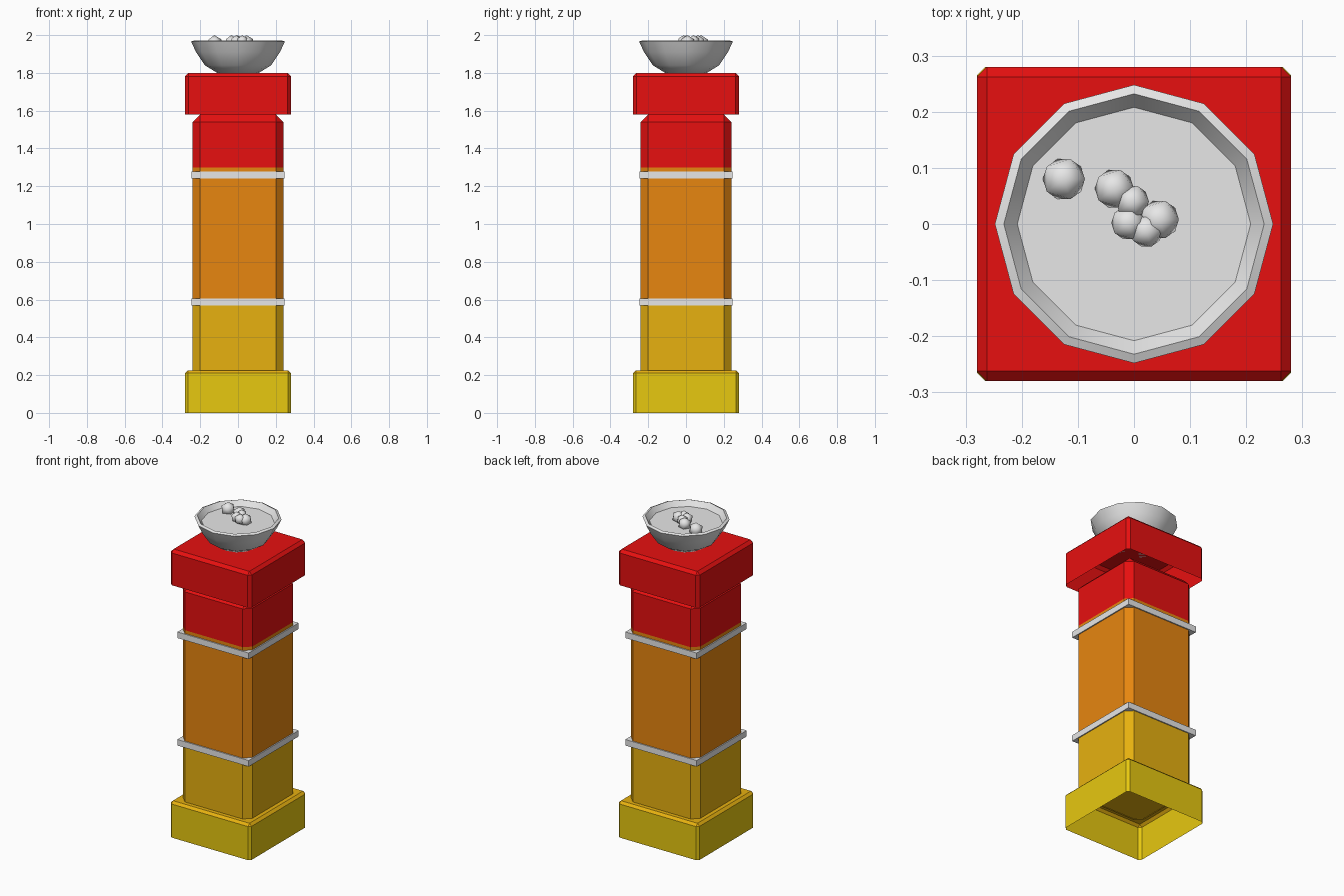
import bpy, bmesh, math
from mathutils import Vector

if "Cube" in bpy.data.objects:
    bpy.data.objects.remove(bpy.data.objects["Cube"])


def material(name, color):
    m = bpy.data.materials.new(name)
    m.diffuse_color = (*color, 1)
    m.use_nodes = True
    m.node_tree.nodes["Principled BSDF"].inputs["Base Color"].default_value = (*color, 1)
    return m


yellow = material("yellow", (0.8, 0.58, 0.005))
gold = material("gold", (0.8, 0.44, 0.005))
orange = material("orange", (0.8, 0.24, 0.005))
red = material("red", (0.8, 0.005, 0.005))
grey = material("light_grey", (0.8, 0.8, 0.8))


def finish(name, bm, mats, smooth=None):
    bmesh.ops.recalc_face_normals(bm, faces=bm.faces)
    mesh = bpy.data.meshes.new(name)
    bm.to_mesh(mesh)
    bm.free()
    for m in mats:
        mesh.materials.append(m)
    ob = bpy.data.objects.new(name, mesh)
    bpy.context.collection.objects.link(ob)
    if smooth:
        bpy.ops.object.select_all(action='DESELECT')
        ob.select_set(True)
        bpy.context.view_layer.objects.active = ob
        bpy.ops.object.shade_smooth_by_angle(angle=math.radians(smooth))
    return ob


def block(half, bottom, top, chamfer=0, is_open=True):
    """Square block, optionally open below, with chamfered sides and top."""
    bm = bmesh.new()
    bmesh.ops.create_cube(bm, size=2)
    for v in bm.verts:
        v.co = (v.co.x * half, v.co.y * half, top if v.co.z > 0 else bottom)
    if is_open:
        floor = [f for f in bm.faces if f.calc_center_median().z < bottom + 1e-4]
        bmesh.ops.delete(bm, geom=floor, context='FACES_ONLY')
    if chamfer:
        edges = [e for e in bm.edges if not e.is_boundary]
        bmesh.ops.bevel(bm, geom=edges, offset=chamfer, segments=1,
                        profile=0.5, affect='EDGES')
    bm.normal_update()
    return bm


# Hollow base: yellow walls, gold top and top chamfer
bm = block(0.28, 0, 0.225, 0.015)
for f in bm.faces:
    f.material_index = int(f.calc_center_median().z > 0.2)
finish("base", bm, [yellow, gold])

# Column with three colour zones
bm = block(0.24, 0.22, 1.58, 0.04)
zones = (0.585, 1.3)
for z in zones:
    bmesh.ops.bisect_plane(bm, geom=bm.verts[:] + bm.edges[:] + bm.faces[:],
                           plane_co=(0, 0, z), plane_no=(0, 0, 1))
for f in bm.faces:
    f.material_index = sum(f.calc_center_median().z > z for z in zones)
finish("column", bm, [gold, orange, red])

# Trim bands
for name, z in (("lower_band", 0.587), ("upper_band", 1.26)):
    finish(name, block(0.247, z - 0.019, z + 0.019, is_open=False), [grey])

# Hollow cap
finish("cap", block(0.28, 1.58, 1.8, 0.018), [red])

# Bowl turned from a profile, including its flat filling
bm = bmesh.new()
profile = [(0, 1.8), (0.11, 1.8), (0.175, 1.84), (0.222, 1.91), (0.248, 1.965),
           (0.232, 1.972), (0.208, 1.94), (0, 1.94)]
points = [bm.verts.new((r, 0, z)) for r, z in profile]
lines = [bm.edges.new(pair) for pair in zip(points, points[1:])]
bmesh.ops.spin(bm, geom=points + lines, cent=(0, 0, 0), axis=(0, 0, 1),
               angle=math.tau, steps=12)
bmesh.ops.remove_doubles(bm, verts=bm.verts, dist=1e-4)
finish("bowl", bm, [grey], 35)

# Pebbles: x, y, radius
pebbles = [(-0.125, 0.08, 0.042), (-0.035, 0.063, 0.039), (-0.003, 0.04, 0.033),
           (-0.01, 0.002, 0.034), (0.022, -0.012, 0.033), (0.045, 0.008, 0.039)]
for i, (x, y, r) in enumerate(pebbles):
    bm = bmesh.new()
    bmesh.ops.create_icosphere(bm, subdivisions=1, radius=r)
    for v in bm.verts:
        v.co += Vector((x, y, 2.0 - r))
    finish(f"pebble_{i + 1}", bm, [grey], 50)
